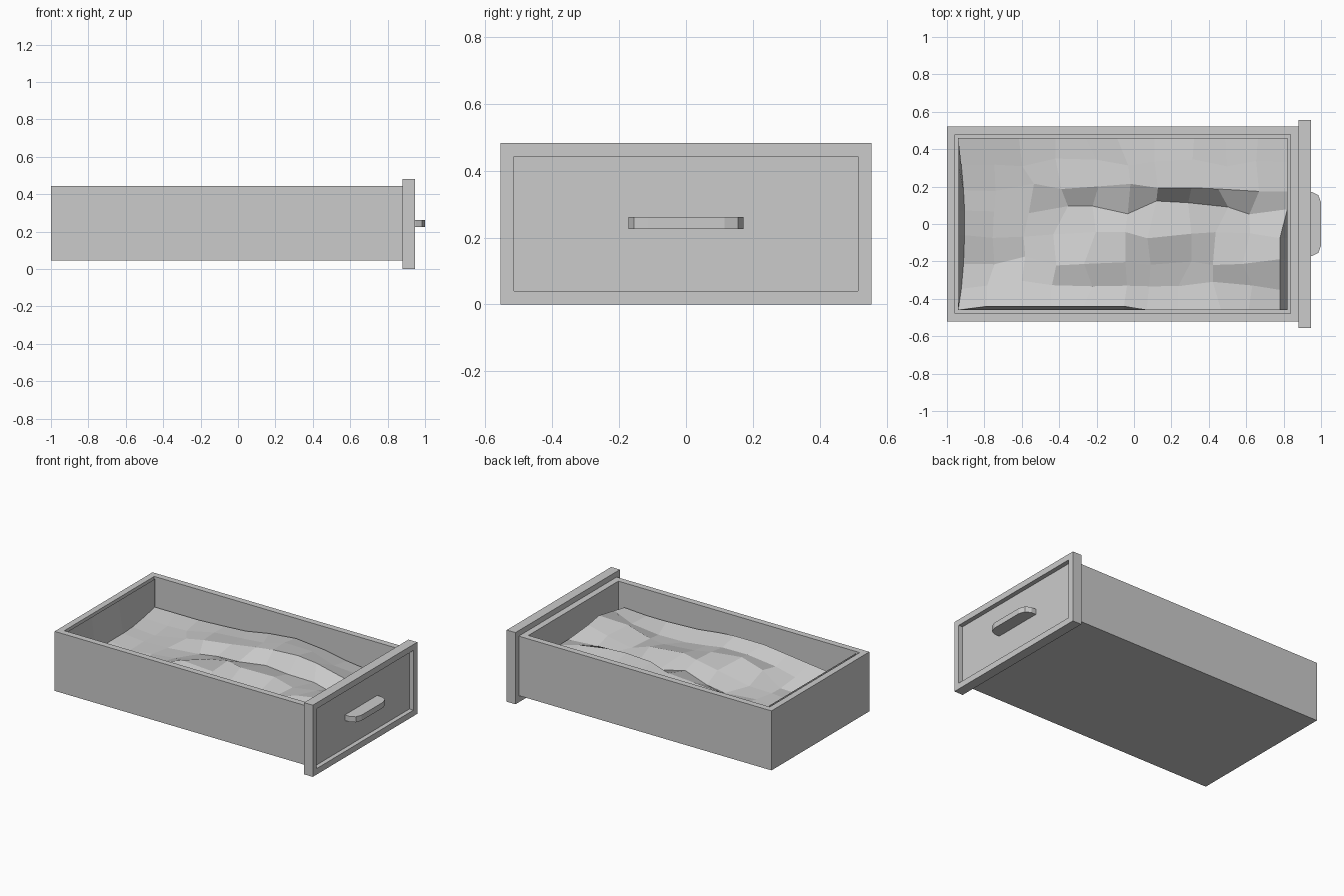
import bpy
import bmesh
import random
from mathutils import Vector

random.seed(4)
if "Cube" in bpy.data.objects:
    bpy.data.objects.remove(bpy.data.objects["Cube"], do_unlink=True)

# Single plain grey
grey = bpy.data.materials.new("light_grey")
grey.use_nodes = True
colour = (0.6, 0.6, 0.6, 1)
grey.diffuse_color = colour
grey.node_tree.nodes["Principled BSDF"].inputs["Base Color"].default_value = colour


def finish(bm, name):
    bmesh.ops.recalc_face_normals(bm, faces=bm.faces)
    mesh = bpy.data.meshes.new(name)
    bm.to_mesh(mesh)
    bm.free()
    mesh.materials.append(grey)
    obj = bpy.data.objects.new(name, mesh)
    bpy.context.collection.objects.link(obj)
    return obj


def recessed_box(name, low, high, direction, border, depth):
    """Box with one face inset by a border and sunk inwards."""
    low, high, direction = Vector(low), Vector(high), Vector(direction)
    bm = bmesh.new()
    bmesh.ops.create_cube(bm, size=1)
    for v in bm.verts:
        v.co = (low + high) / 2 + v.co * (high - low)
    bm.normal_update()
    face = max(bm.faces, key=lambda f: f.normal.dot(direction))
    bmesh.ops.inset_region(bm, faces=[face], thickness=border)
    sunk = bmesh.ops.extrude_discrete_faces(bm, faces=[face])["faces"][0]
    bmesh.ops.translate(bm, verts=sunk.verts, vec=-direction * depth)
    return finish(bm, name)


# Drawer tray and its recessed front panel
recessed_box("drawer_tray", (-1, -0.52, 0.045), (0.88, 0.52, 0.445), (0, 0, 1), 0.06, 0.36)
recessed_box("drawer_front", (0.88, -0.555, 0), (0.945, 0.555, 0.482), (1, 0, 0), 0.057, 0.03)

# Handle: chamfered outline extruded upwards
bm = bmesh.new()
half = [(0.91, 0.172), (0.95, 0.172), (0.985, 0.155), (1, 0.115)]
outline = half + [(x, -y) for x, y in reversed(half)]
base = bm.faces.new([bm.verts.new((x, y, 0.225)) for x, y in outline])
top = bmesh.ops.extrude_face_region(bm, geom=[base])["geom"]
bmesh.ops.translate(bm, vec=(0, 0, 0.037), verts=[v for v in top if isinstance(v, bmesh.types.BMVert)])
finish(bm, "handle")

# Rumpled lining: heights in hundredths, rows from back to front
heights = [
    [25, 25, 25, 26, 27, 30, 32, 30, 27, 25, 25],
    [24, 23, 24, 26, 28, 31, 34, 33, 30, 27, 25],
    [23, 22, 24, 28, 30, 32, 35, 36, 35, 31, 27],
    [23, 22, 23, 23, 25, 28, 27, 26, 27, 27, 27],
    [23, 21, 23, 24, 29, 32, 32, 31, 27, 30, 32],
    [22, 19, 22, 28, 33, 31, 28, 27, 27, 32, 34],
    [24, 23, 25, 27, 29, 29, 27, 25, 26, 27, 31],
    [26, 27, 29, 31, 33, 33, 31, 29, 28, 28, 29],
]
rows, cols = len(heights), len(heights[0])
bm = bmesh.new()
grid = []
for r, row in enumerate(heights):
    v = r / (rows - 1)
    bulge = 4 * v * (1 - v)
    left, right = -0.94 + 0.035 * bulge, 0.82 - (0.04 if v > 0.5 else 0)
    line = []
    for c, h in enumerate(row):
        u = c / (cols - 1)
        x = left + (right - left) * u
        y = 0.46 - 0.92 * v
        if 0 < c < cols - 1:
            x += random.uniform(-0.035, 0.035)
        if 0 < r < rows - 1:
            y += random.uniform(-0.025, 0.025)
        if r == rows - 1 and 0 < u < 0.6:
            y += 0.02
        # Steep folds below the two sharpest creases
        if (r == 3 and 6 <= c <= 8) or (r == 3 and c in (3, 4)):
            y += 0.045
        line.append(bm.verts.new((x, y, h / 100)))
    # Side skirts: up to the rim at one end, down at the other
    first, last = line[0].co, line[-1].co
    line.insert(0, bm.verts.new((-0.939, first.y, 0.44)))
    line.append(bm.verts.new((0.82, last.y, last.z - 0.12)))
    grid.append(line)
# Front skirt dropping to the wall
grid.append([bm.verts.new((p.co.x, -0.46, p.co.z - 0.12)) for p in grid[-1]])
for upper, lower in zip(grid, grid[1:]):
    for a, b, c, d in zip(upper, lower, lower[1:], upper[1:]):
        bm.faces.new((a, b, c, d))
lining = finish(bm, "rumpled_lining")
if sum(p.normal.z for p in lining.data.polygons) < 0:
    lining.data.flip_normals()
